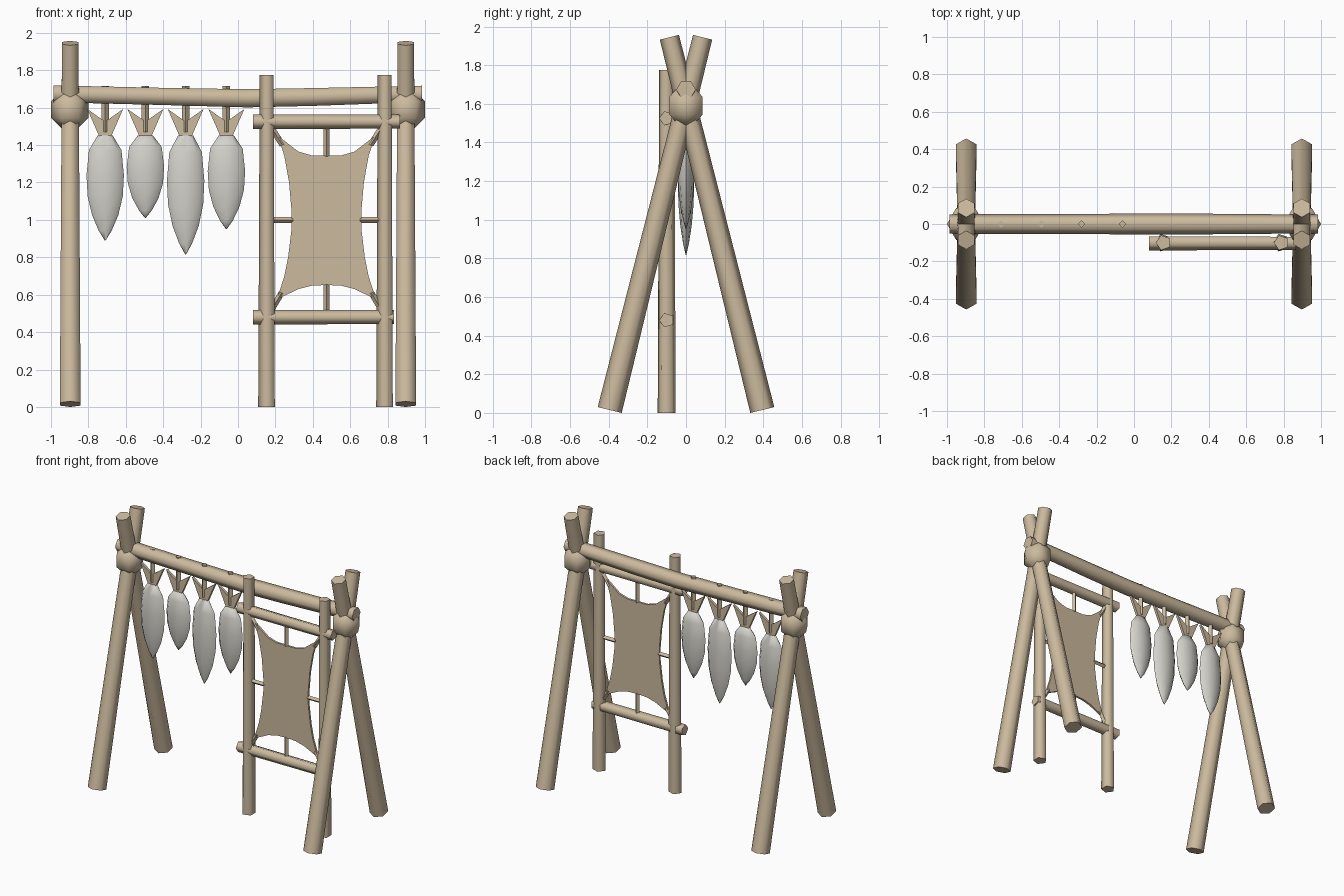
import bpy
import bmesh
import math
from mathutils import Vector

cube = bpy.data.objects.get("Cube")
if cube:
    bpy.data.objects.remove(cube, do_unlink=True)


def material(name, color):
    mat = bpy.data.materials.new(name)
    mat.use_nodes = True
    mat.diffuse_color = (*color, 1)
    mat.node_tree.nodes["Principled BSDF"].inputs["Base Color"].default_value = (*color, 1)
    return mat


WOOD = material("tan wood", (0.60, 0.49, 0.34))
FISH = material("pale grey skin", (0.66, 0.65, 0.60))


def finish(bm, name, mat, angle=75):
    bmesh.ops.recalc_face_normals(bm, faces=bm.faces)
    mesh = bpy.data.meshes.new(name)
    bm.to_mesh(mesh)
    bm.free()
    mesh.materials.append(mat)
    obj = bpy.data.objects.new(name, mesh)
    bpy.context.collection.objects.link(obj)
    bpy.ops.object.select_all(action="DESELECT")
    obj.select_set(True)
    bpy.context.view_layer.objects.active = obj
    bpy.ops.object.shade_smooth_by_angle(angle=math.radians(angle))
    return obj


def tube(name, points, radii, sides, toward, mat=WOOD, flat=1.0):
    """Capped rings along a path; the first corner of each ring points toward a direction."""
    bm = bmesh.new()
    points = [Vector(p) for p in points]
    axis = (points[-1] - points[0]).normalized()
    u = Vector(toward)
    u = (u - axis * u.dot(axis)).normalized()
    v = axis.cross(u)
    rings = []
    for p, r in zip(points, radii):
        ring = []
        for i in range(sides):
            a = math.tau * i / sides
            ring.append(bm.verts.new(p + u * r * math.cos(a) + v * r * flat * math.sin(a)))
        rings.append(ring)
    for low, high in zip(rings, rings[1:]):
        for i in range(sides):
            j = (i + 1) % sides
            bm.faces.new((low[i], low[j], high[j], high[i]))
    bm.faces.new(rings[0])
    bm.faces.new(rings[-1])
    return finish(bm, name, mat)


def plate(name, outline, y, thickness):
    """Thin upright sheet from an x, z outline."""
    bm = bmesh.new()
    face = bm.faces.new([bm.verts.new((x, y - thickness / 2, z)) for x, z in outline])
    out = bmesh.ops.extrude_face_region(bm, geom=[face])
    moved = [g for g in out["geom"] if isinstance(g, bmesh.types.BMVert)]
    bmesh.ops.translate(bm, verts=moved, vec=(0, thickness, 0))
    return finish(bm, name, WOOD, 30)


# Crossed legs and lashings at both ends
for side, sx in (("right", -1), ("left", 1)):
    x = 0.897 * sx
    for end, sy in (("front", -1), ("back", 1)):
        tube(f"{side}_{end}_leg", [(x, 0.395 * sy, 0.015), (x, -0.086 * sy, 1.945)],
             [0.064, 0.051], 6, (0, 1, 0))
    tube(f"{side}_lashing", [(0.9 * sx, 0, 1.59 + dz) for dz in (-0.1, -0.045, 0.045, 0.1)],
         [0.045, 0.1, 0.1, 0.045], 6, (1, 0, 0))

# Sagging top beam
tube("top_beam", [(-0.987, 0, 1.674), (-0.4, 0, 1.66), (0.05, 0, 1.65), (0.4, 0, 1.657), (0.985, 0, 1.674)],
     [0.052, 0.053, 0.056, 0.055, 0.05], 6, (0, 1, 0))

# Stretching frame
FY = -0.1
for side, x in (("right", 0.157), ("left", 0.788)):
    tube(f"{side}_frame_post", [(x, FY, 0), (x, FY, 1.775)], [0.049, 0.041], 5, (-1, 0, 0))
for name, z, end in (("upper", 1.525, 0.867), ("lower", 0.48, 0.835)):
    tube(f"{name}_frame_bar", [(0.08, FY, z), (end, FY, z)], [0.041, 0.039], 5, (0, -1, 0))

# Hide with inward-curving edges, mirrored about its centre line
half = [(0, 1.345), (0.08, 1.345), (0.15, 1.365), (0.26, 1.45),
        (0.225, 1.34), (0.2, 1.2), (0.187, 1.05), (0.187, 0.95), (0.205, 0.8),
        (0.225, 0.7), (0.265, 0.575), (0.15, 0.63), (0.08, 0.648), (0, 0.652)]
CX = 0.473
outline = [(CX + x, z) for x, z in half] + [(CX - x, z) for x, z in half[-2:0:-1]]
plate("stretched_hide", outline, FY, 0.016)

# Cords tying the hide to the frame
cords = [((0, 1.34), (0, 1.51)), ((0, 0.655), (0, 0.5))]
for s in (-1, 1):
    cords += [((0.18 * s, 1.0), (0.3 * s, 1.0)),
              ((0.235 * s, 1.40), (0.305 * s, 1.51)),
              ((0.24 * s, 0.61), (0.305 * s, 0.5))]
for i, (a, b) in enumerate(cords):
    tube(f"hide_cord_{i + 1}", [(CX + a[0], FY, a[1]), (CX + b[0], FY, b[1])],
         [0.016, 0.016], 4, (0, 1, 0))

# Hanging fish: body, forked tail and cord
body = [(0, 0.04), (0.14, 0.087), (0.38, 0.1), (0.58, 0.094), (0.76, 0.07), (0.91, 0.034), (1, 0.002)]
top = 1.452
for i, (x, tip) in enumerate(((-0.71, 0.89), (-0.495, 1.01), (-0.28, 0.815), (-0.062, 0.95))):
    tube(f"fish_body_{i + 1}", [(x, 0, top + (tip - top) * t) for t, r in body],
         [r for t, r in body], 8, (1, 0, 0), FISH, 0.42)
    plate(f"fish_tail_{i + 1}", [(x - 0.025, 1.43), (x + 0.025, 1.43), (x + 0.096, 1.593),
                                 (x, 1.525), (x - 0.096, 1.593)], 0, 0.02)
    tube(f"fish_cord_{i + 1}", [(x, 0, 1.47), (x, 0, 1.715)], [0.02, 0.02], 4, (1, 0, 0))
